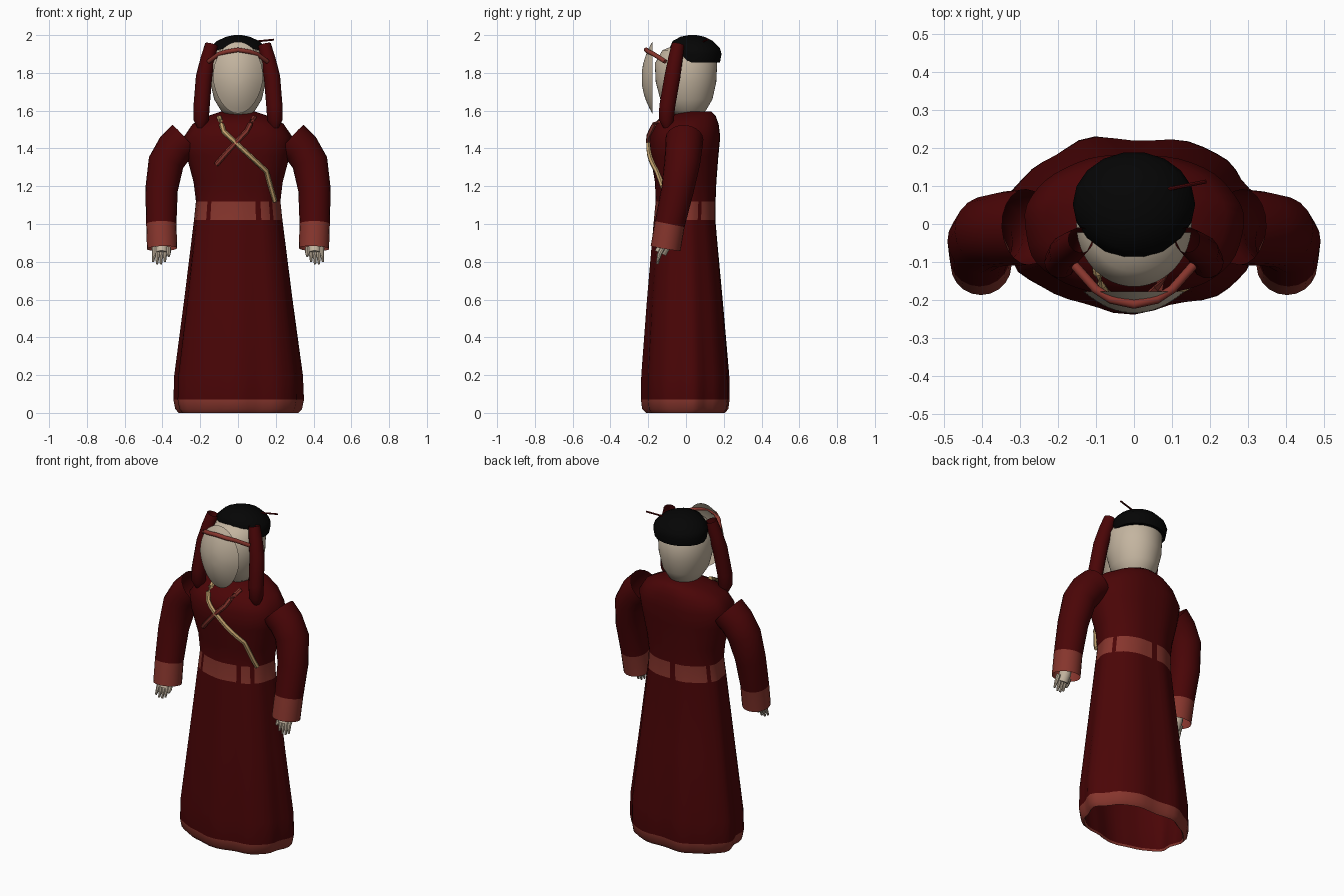
import bpy, bmesh, math
from mathutils import Vector

if "Cube" in bpy.data.objects:
    bpy.data.objects.remove(bpy.data.objects["Cube"])


def material(name, rgb):
    m = bpy.data.materials.new(name)
    m.use_nodes = True
    m.diffuse_color = (*rgb, 1)
    bsdf = next(n for n in m.node_tree.nodes if n.type == 'BSDF_PRINCIPLED')
    bsdf.inputs["Base Color"].default_value = (*rgb, 1)
    return m


ROBE = material("dark red cloth", (0.068, 0.0015, 0.002))
TRIM = material("light red trim", (0.24, 0.036, 0.026))
SKIN = material("pale skin", (0.55, 0.46, 0.35))
HAIR = material("black hair", (0.0015, 0.0015, 0.0015))
GOLD = material("gold braid", (0.53, 0.35, 0.15))


def finish(name, bm, mats, angle=40):
    bmesh.ops.recalc_face_normals(bm, faces=bm.faces)
    mesh = bpy.data.meshes.new(name)
    bm.to_mesh(mesh)
    bm.free()
    for m in mats:
        mesh.materials.append(m)
    ob = bpy.data.objects.new(name, mesh)
    bpy.context.collection.objects.link(ob)
    bpy.ops.object.select_all(action='DESELECT')
    ob.select_set(True)
    bpy.context.view_layer.objects.active = ob
    bpy.ops.object.shade_smooth_by_angle(angle=math.radians(angle))


def skin_rings(rings, cap_start=True, cap_end=True):
    """Join rings of points into a surface, with optional end caps."""
    bm = bmesh.new()
    vs = [[bm.verts.new(p) for p in ring] for ring in rings]
    n = len(vs[0])
    for a, b in zip(vs, vs[1:]):
        for i in range(n):
            j = (i + 1) % n
            bm.faces.new((a[i], a[j], b[j], b[i]))
    if cap_start:
        bm.faces.new(vs[0])
    if cap_end:
        bm.faces.new(vs[-1])
    return bm


def oval(z, rx, ry, yc, power=2.0, wave=0.0, n=48):
    """Horizontal rounded ring with optional folds."""
    pts = []
    for i in range(n):
        t = math.tau * i / n
        c, s = math.cos(t), math.sin(t)
        k = 1 + wave * (math.sin(7 * t + 0.6) + 0.6 * math.sin(11 * t))
        pts.append((rx * k * math.copysign(abs(c) ** (2 / power), c),
                    yc + ry * k * math.copysign(abs(s) ** (2 / power), s), z))
    return pts


def tube(name, path, radii, mats, sides=16, cuff_from=0, caps=(True, True)):
    pts = [Vector(p) for p in path]
    rings = []
    for i, p in enumerate(pts):
        d = (pts[min(i + 1, len(pts) - 1)] - pts[max(i - 1, 0)]).normalized()
        ref = Vector((0, 1, 0)) if abs(d.y) < 0.8 else Vector((0, 0, 1))
        u = d.cross(ref).normalized()
        v = d.cross(u)
        r = radii[i] if isinstance(radii, (list, tuple)) else radii
        rings.append([p + r * (u * math.cos(math.tau * k / sides) + v * math.sin(math.tau * k / sides))
                      for k in range(sides)])
    bm = skin_rings(rings, *caps)
    for f in bm.faces:
        if f.calc_center_median().z < cuff_from:
            f.material_index = 1
    finish(name, bm, mats, 35)


# Robe: height, half width, half depth, centre y, fold strength (lining first, then outside)
POWER = 2.2
PROFILE = [(.9, .21, .14, 0, .01), (.2, .315, .212, 0, .025), (.01, .3, .195, 0, .03),
           (0, .308, .203, 0, .03), (.02, .325, .222, 0, .032), (.07, .335, .228, 0, .032),
           (.2, .332, .228, 0, .027), (.6, .282, .198, -.003, .02), (1.02, .232, .162, -.005, .014),
           (1.12, .222, .158, 0, .012), (1.22, .235, .162, 0, .008), (1.36, .272, .18, -.007, .008),
           (1.46, .288, .187, -.004, .008), (1.53, .24, .168, .006, .008), (1.57, .165, .125, .033, 0),
           (1.595, .09, .075, .06, 0)]
BELT_GAPS = (3, 12, 20, 30, 39, 42)
bm = skin_rings([oval(z, rx, ry, yc, POWER, w) for z, rx, ry, yc, w in PROFILE])
bm.faces.index_update()
for f in bm.faces:
    z = f.calc_center_median().z
    belt = 1.03 < z < 1.11 and f.index % 48 not in BELT_GAPS
    if belt or z < 0.07:
        f.material_index = 1
finish("robe", bm, [ROBE, TRIM], 50)


def robe_front(x, z):
    """Front y of the robe at a given x and height."""
    for a, b in zip(PROFILE, PROFILE[1:]):
        if a[0] <= z <= b[0]:
            t = (z - a[0]) / (b[0] - a[0])
            rx, ry, yc = (a[i] + t * (b[i] - a[i]) for i in (1, 2, 3))
            return yc - ry * max(0, 1 - (abs(x) / rx) ** POWER) ** (1 / POWER)


def braid(name, corners, mat):
    """Braid laid along the chest surface."""
    path = []
    for (x0, z0), (x1, z1) in zip(corners, corners[1:]):
        for k in range(4):
            path.append((x0 + (x1 - x0) * k / 4, z0 + (z1 - z0) * k / 4))
    path.append(corners[-1])
    tube(name, [(x, robe_front(x, z) - .009, z) for x, z in path], .0135, [mat], 6)


braid("gold_chest_braid", [(-.1, 1.565), (-.075, 1.49), (.02, 1.4), (.15, 1.28), (.195, 1.12)], GOLD)
braid("red_chest_braid", [(.085, 1.565), (.045, 1.49), (-.05, 1.39), (-.115, 1.315)], TRIM)

# Head and hair cap
finish("head", skin_rings([oval(z, rx, ry, yc) for z, rx, ry, yc in [
    (1.575, .06, .06, .01), (1.6, .09, .1, .005), (1.66, .126, .138, .002), (1.75, .147, .16, 0),
    (1.85, .152, .165, 0), (1.92, .12, .125, 0), (1.95, .05, .06, .01)]]), [SKIN], 60)
finish("hair_cap", skin_rings([oval(z, rx, ry, yc, n=18) for z, rx, ry, yc in [
    (1.855, .152, .13, .052), (1.9, .161, .138, .052), (1.93, .153, .136, .046),
    (1.97, .11, .107, .036), (1.992, .06, .062, .034), (2.0, .02, .02, .034)]]), [HAIR], 45)

# Thin domed face mask, narrower at the chin
finish("face_mask", skin_rings([[
    (.133 * r * math.cos(a) * (1 + .12 * min(r * math.sin(a), 0)),
     -.178 - .057 * (1 - r * r), 1.775 + .19 * r * math.sin(a))
    for a in (math.tau * k / 32 for k in range(32))]
    for r in (q / 8 for q in range(1, 9))], True, False), [SKIN], 40)

# Forehead band and hairpin
half = [(.155, -.11, 1.86), (.1, -.172, 1.9), (.06, -.198, 1.912)]
tube("forehead_band", [(-x, y, z) for x, y, z in half] + [(0, -.211, 1.922)] + half[::-1],
     .012, [TRIM], 12)
tube("hairpin", [(.08, .09, 1.965), (.19, .112, 1.976)], .005, [ROBE], 8)

for side, s in (("left", 1), ("right", -1)):
    # Open sleeve with cuff
    arm = [(.28, -.008, 1.45), (.335, -.012, 1.4), (.381, -.02, 1.325), (.405, -.045, 1.18),
           (.406, -.086, 1.0), (.402, -.108, .87)]
    tube(side + "_sleeve", [(s * x, y, z) for x, y, z in arm], [.1, .098, .095, .086, .08, .08],
         [ROBE, TRIM], 20, 1.0, (False, False))
    # Hanging hair ribbon, open at the top
    lock = [(.14, -.042, 1.95), (.158, -.055, 1.88), (.18, -.072, 1.78), (.193, -.1, 1.62),
            (.195, -.103, 1.55), (.195, -.1, 1.51)]
    tube(side + "_hair_ribbon", [(s * x, y, z) for x, y, z in lock],
         [.034, .039, .043, .043, .04, .02], [ROBE], 14, caps=(False, True))
    # Hand with four fingers and a short thumb
    tube(side + "_palm", [(s * .405, -.1, .94), (s * .405, -.112, .89), (s * .405, -.135, .845)],
         [.03, .034, .032], [SKIN], 12)
    for k in range(5):
        x = .368 + .019 * k
        drop = (.03, .06, .072, .072, .06)[k]
        tube(f"{side}_finger_{k + 1}", [(s * x, -.122, .875), (s * x, -.138, .845),
             (s * (x + .002 * (k - 1)), -.152, .86 - drop)], [.013, .012, .006], [SKIN], 8)
